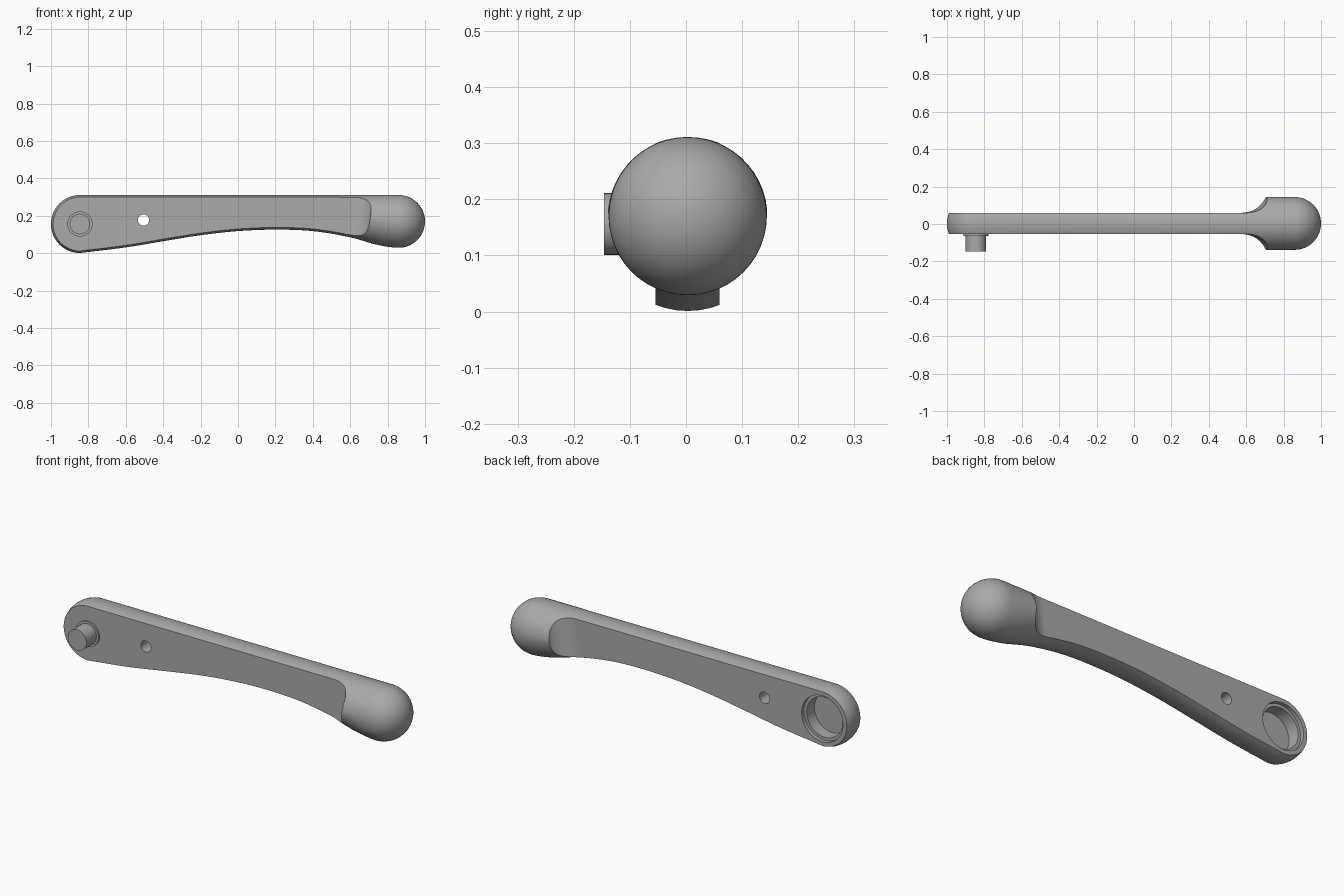
import bpy, bmesh, math
from mathutils import Matrix

cube = bpy.data.objects.get("Cube")
if cube:
    bpy.data.objects.remove(cube, do_unlink=True)

grey = bpy.data.materials.new("satin_grey")
grey.use_nodes = True
grey.diffuse_color = (0.4, 0.4, 0.4, 1)
grey.node_tree.nodes["Principled BSDF"].inputs["Base Color"].default_value = (0.4, 0.4, 0.4, 1)

CY = 0.003                      # centre plane of the lever
TOP = 0.311                     # level of the straight upper edge
R_HUB, R_KNOB = 0.155, 0.141
X_HUB, X_KNOB = -1 + R_HUB, 1 - R_KNOB
SEG = 24


def make_object(name, bm):
    bmesh.ops.recalc_face_normals(bm, faces=bm.faces)
    mesh = bpy.data.meshes.new(name)
    bm.to_mesh(mesh)
    bm.free()
    mesh.materials.append(grey)
    obj = bpy.data.objects.new(name, mesh)
    bpy.context.collection.objects.link(obj)
    return obj


def cylinder(name, x, z, radius, y0, y1):
    bm = bmesh.new()
    mat = Matrix.Translation((x, (y0 + y1) / 2, z)) @ Matrix.Rotation(math.pi / 2, 4, 'X')
    bmesh.ops.create_cone(bm, cap_ends=True, segments=64, radius1=radius,
                          radius2=radius, depth=y1 - y0, matrix=mat)
    return make_object(name, bm)


def cut(obj, cutter):
    mod = obj.modifiers.new("cut", 'BOOLEAN')
    mod.operation, mod.solver, mod.object = 'DIFFERENCE', 'EXACT', cutter
    bpy.context.view_layer.objects.active = obj
    bpy.ops.object.modifier_apply(modifier=mod.name)
    bpy.data.objects.remove(cutter, do_unlink=True)


def smooth(obj):
    bpy.ops.object.select_all(action='DESELECT')
    obj.select_set(True)
    bpy.context.view_layer.objects.active = obj
    bpy.ops.object.shade_smooth_by_angle(angle=math.radians(30))


# Underside curve between hub and knob
UNDER = [(X_HUB, 0.001), (-0.6, 0.031), (-0.4, 0.064), (-0.2, 0.096), (0, 0.118),
         (0.2, 0.126), (0.4, 0.118), (0.6, 0.085), (0.74, 0.046), (X_KNOB, 0.029)]


def underside(x):
    n = len(UNDER)
    slope = lambda i: ((UNDER[min(i + 1, n - 1)][1] - UNDER[max(i - 1, 0)][1]) /
                       (UNDER[min(i + 1, n - 1)][0] - UNDER[max(i - 1, 0)][0])
                       if i < n - 1 else 0)
    i = max(k for k in range(n - 1) if UNDER[k][0] <= x + 1e-9)
    (x0, z0), (x1, z1) = UNDER[i], UNDER[i + 1]
    d = x1 - x0
    t = (x - x0) / d
    return ((1 + 2 * t) * (1 - t) ** 2 * z0 + t * (1 - t) ** 2 * d * slope(i)
            + t * t * (3 - 2 * t) * z1 + t * t * (t - 1) * d * slope(i + 1))


# Stations: x, top, bottom and crown radius of each lens-shaped section
stations = []
for k in range(1, 17):
    a = k / 16 * math.pi / 2
    h = R_HUB * math.sin(a)
    stations.append((X_HUB - R_HUB * math.cos(a), TOP - R_HUB + h, TOP - R_HUB - h, h))
for k in range(1, 64):
    t = k / 64
    x = X_HUB + (X_KNOB - X_HUB) * t
    stations.append((x, TOP, underside(x), R_HUB + (R_KNOB - R_HUB) * t))
for k in range(16):
    a = k / 16 * math.pi / 2
    h = R_KNOB * math.cos(a)
    stations.append((X_KNOB + R_KNOB * math.sin(a), TOP - R_KNOB + h, TOP - R_KNOB - h, h))

# Lever body: loft through the sections, closed by a point at both ends
bm = bmesh.new()
rings = []
for x, top, bottom, crown in stations:
    half = (top - bottom) / 2
    spread = math.acos(max(0, min(1, (crown - half) / crown)))
    ring = []
    for side, edge in ((1, top), (-1, bottom)):
        for j in range(SEG):
            a = side * spread * (2 * j / SEG - 1)
            ring.append(bm.verts.new((x, CY + crown * math.sin(a),
                                      edge - side * crown * (1 - math.cos(a)))))
    rings.append(ring)
for a, b in zip(rings, rings[1:]):
    for j in range(len(a)):
        k = (j + 1) % len(a)
        bm.faces.new((a[j], a[k], b[k], b[j]))
for ring, x, z in ((rings[0], -1, TOP - R_HUB), (rings[-1], 1, TOP - R_KNOB)):
    tip = bm.verts.new((x, CY, z))
    for j in range(len(ring)):
        bm.faces.new((ring[j], ring[(j + 1) % len(ring)], tip))
body = make_object("lever_body", bm)

# Flat cheeks with a hollow curve running out into the knob
FLAT = 0.057
outline = [(-1.3, 0.4), (-1.3, FLAT)]
for k in range(21):
    a = k / 20 * math.pi / 2
    outline.append((0.6 + 0.12 * math.sin(a), FLAT + 0.09 * (1 - math.cos(a))))
outline.append((0.72, 0.4))
for side in (1, -1):
    bm = bmesh.new()
    low, high = [[bm.verts.new((x + 0.15 * (z - 0.27), CY + side * y, z)) for x, y in outline]
                 for z in (-0.2, 0.6)]
    bm.faces.new(low)
    bm.faces.new(high)
    for j in range(len(low)):
        k = (j + 1) % len(low)
        bm.faces.new((low[j], low[k], high[k], high[j]))
    cut(body, make_object("cheek_cutter", bm))

# Through hole and stepped pocket at the back of the hub
Z_HUB = TOP - R_HUB
cut(body, cylinder("hole_cutter", -0.505, 0.177, 0.03, -0.3, 0.3))
cut(body, cylinder("pocket_rim_cutter", X_HUB, Z_HUB, 0.122, CY + FLAT - 0.02, 0.3))
cut(body, cylinder("pocket_cutter", X_HUB, Z_HUB, 0.106, CY + FLAT - 0.085, 0.3))
smooth(body)

# Drive pin with its collar on the front of the hub
smooth(cylinder("pin_collar", X_HUB, Z_HUB, 0.067, -0.063, -0.04))
smooth(cylinder("drive_pin", X_HUB, Z_HUB, 0.055, -0.146, -0.04))
